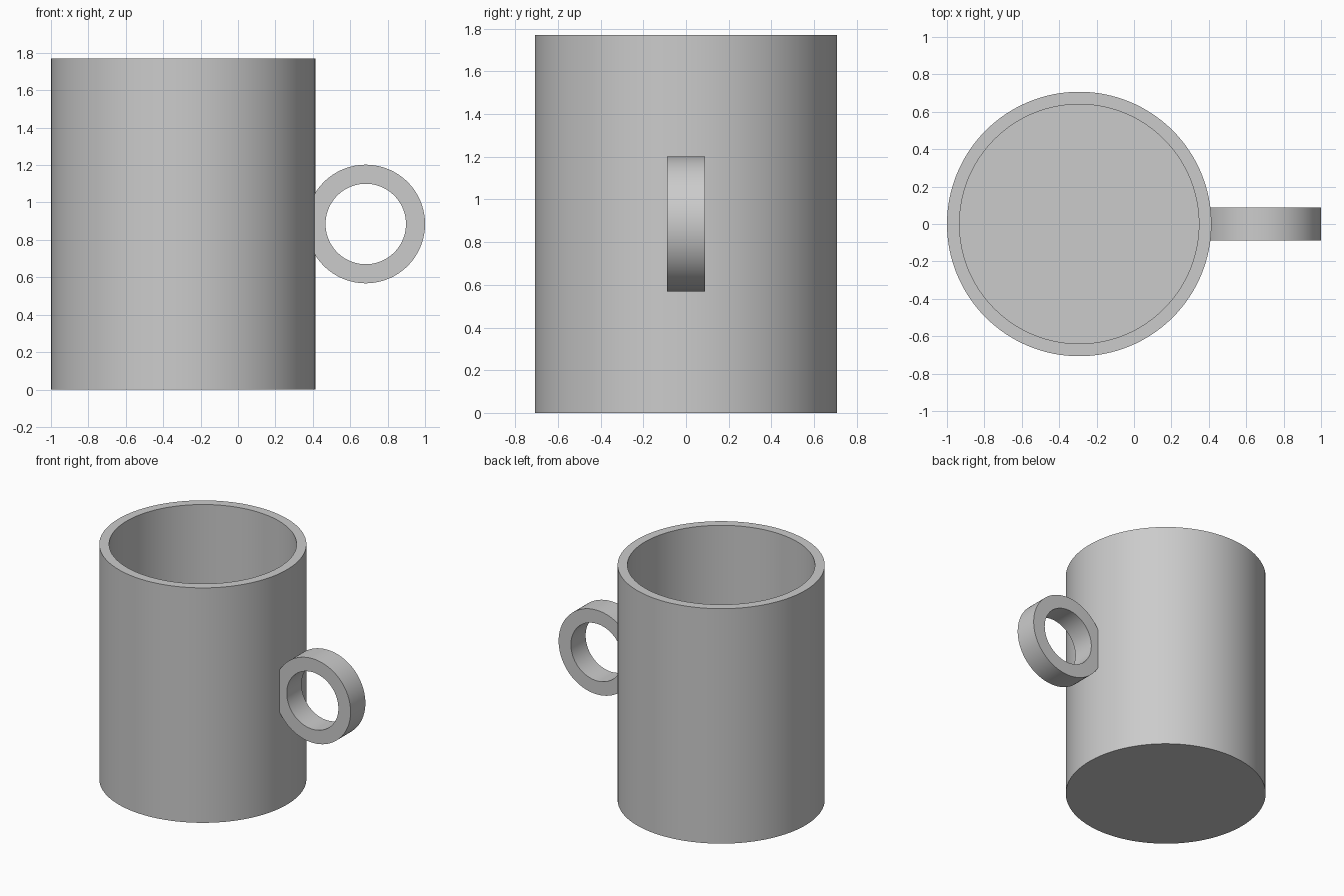
import bpy
import bmesh
import math
from mathutils import Matrix, Vector

cube = bpy.data.objects.get("Cube")
if cube:
    bpy.data.objects.remove(cube, do_unlink=True)

# Single plain grey
grey = bpy.data.materials.new("light_grey")
grey.use_nodes = True
colour = (0.6, 0.6, 0.6, 1)
grey.diffuse_color = colour
grey.node_tree.nodes["Principled BSDF"].inputs["Base Color"].default_value = colour


def revolve(name, profile, closed, placement, segments=128):
    """Turn a (radius, height) profile about the local z axis."""
    bm = bmesh.new()
    verts = [bm.verts.new((r, 0, z)) for r, z in profile]
    pairs = list(zip(verts, verts[1:]))
    if closed:
        pairs.append((verts[-1], verts[0]))
    edges = [bm.edges.new(pair) for pair in pairs]
    bmesh.ops.spin(bm, geom=verts + edges, cent=(0, 0, 0), axis=(0, 0, 1),
                   angle=math.tau, steps=segments, use_duplicate=False)
    bmesh.ops.remove_doubles(bm, verts=bm.verts[:], dist=0.0001)
    bmesh.ops.recalc_face_normals(bm, faces=bm.faces[:])
    mesh = bpy.data.meshes.new(name)
    bm.to_mesh(mesh)
    bm.free()
    mesh.materials.append(grey)
    obj = bpy.data.objects.new(name, mesh)
    obj.matrix_world = placement
    bpy.context.collection.objects.link(obj)
    bpy.ops.object.select_all(action="DESELECT")
    obj.select_set(True)
    bpy.context.view_layer.objects.active = obj
    bpy.ops.object.shade_smooth_by_angle(angle=math.radians(30))
    return obj


# Hollow straight-sided cup with a flat floor
outer, inner, height, floor = 0.707, 0.64, 1.77, 0.07
cup_profile = [(0, 0), (outer, 0), (outer, height),
               (inner, height), (inner, floor), (0, floor)]
revolve("cup_body", cup_profile, False, Matrix.Translation((-0.293, 0, 0)))

# Flat ring handle, its inner end buried in the cup wall
ring_out, ring_in, half = 0.317, 0.215, 0.088
ring_profile = [(ring_in, -half), (ring_out, -half), (ring_out, half), (ring_in, half)]
upright = Matrix.Rotation(math.radians(90), 4, "X")
revolve("handle_ring", ring_profile, True,
        Matrix.Translation(Vector((0.683, 0, height / 2))) @ upright)
